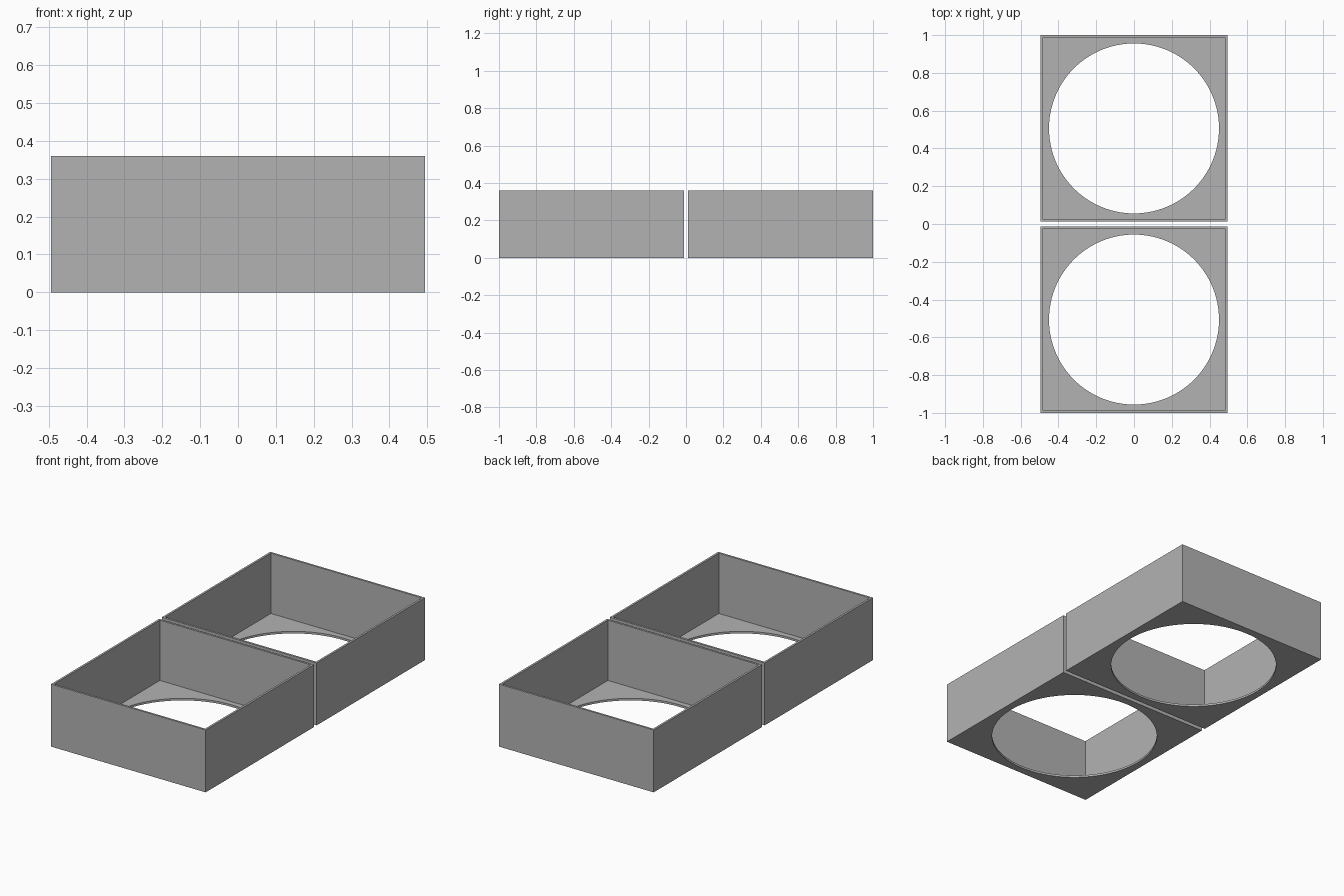
import bpy

if "Cube" in bpy.data.objects:
    bpy.data.objects.remove(bpy.data.objects["Cube"])

SIZE = 0.988      # outer side of each square tray
HEIGHT = 0.36
WALL = 0.012      # wall and floor thickness
RADIUS = 0.45     # round opening in the floor
OFFSET = 1 - SIZE / 2

grey = bpy.data.materials.new("light_grey")
grey.diffuse_color = (0.45, 0.45, 0.45, 1)
grey.use_nodes = True
grey.node_tree.nodes["Principled BSDF"].inputs["Base Color"].default_value = grey.diffuse_color


def box(name, side, z0, z1, y):
    bpy.ops.mesh.primitive_cube_add(size=1, location=(0, y, (z0 + z1) / 2))
    ob = bpy.context.object
    ob.name = name
    ob.scale = (side, side, z1 - z0)
    bpy.ops.object.transform_apply(location=False, rotation=False, scale=True)
    ob.data.materials.append(grey)
    return ob


def cut(target, cutter):
    cutter.hide_render = True
    cutter.hide_viewport = True
    mod = target.modifiers.new(cutter.name, 'BOOLEAN')
    mod.operation = 'DIFFERENCE'
    mod.solver = 'EXACT'
    mod.object = cutter
    bpy.context.view_layer.objects.active = target
    bpy.ops.object.modifier_apply(modifier=mod.name)
    bpy.data.objects.remove(cutter)


for label, y in (("front", -OFFSET), ("back", OFFSET)):
    # open-topped square tray
    tray = box(label + "_tray", SIZE, 0, HEIGHT, y)
    cut(tray, box("cavity_cutter", SIZE - 2 * WALL, WALL, HEIGHT + 0.1, y))
    # round opening through the floor
    bpy.ops.mesh.primitive_cylinder_add(vertices=96, radius=RADIUS, depth=0.2,
                                        location=(0, y, 0))
    hole = bpy.context.object
    hole.name = "hole_cutter"
    hole.data.materials.append(grey)
    cut(tray, hole)
    # smooth hole rim, sharp box edges
    bpy.ops.object.select_all(action='DESELECT')
    tray.select_set(True)
    bpy.context.view_layer.objects.active = tray
    bpy.ops.object.shade_smooth_by_angle()
